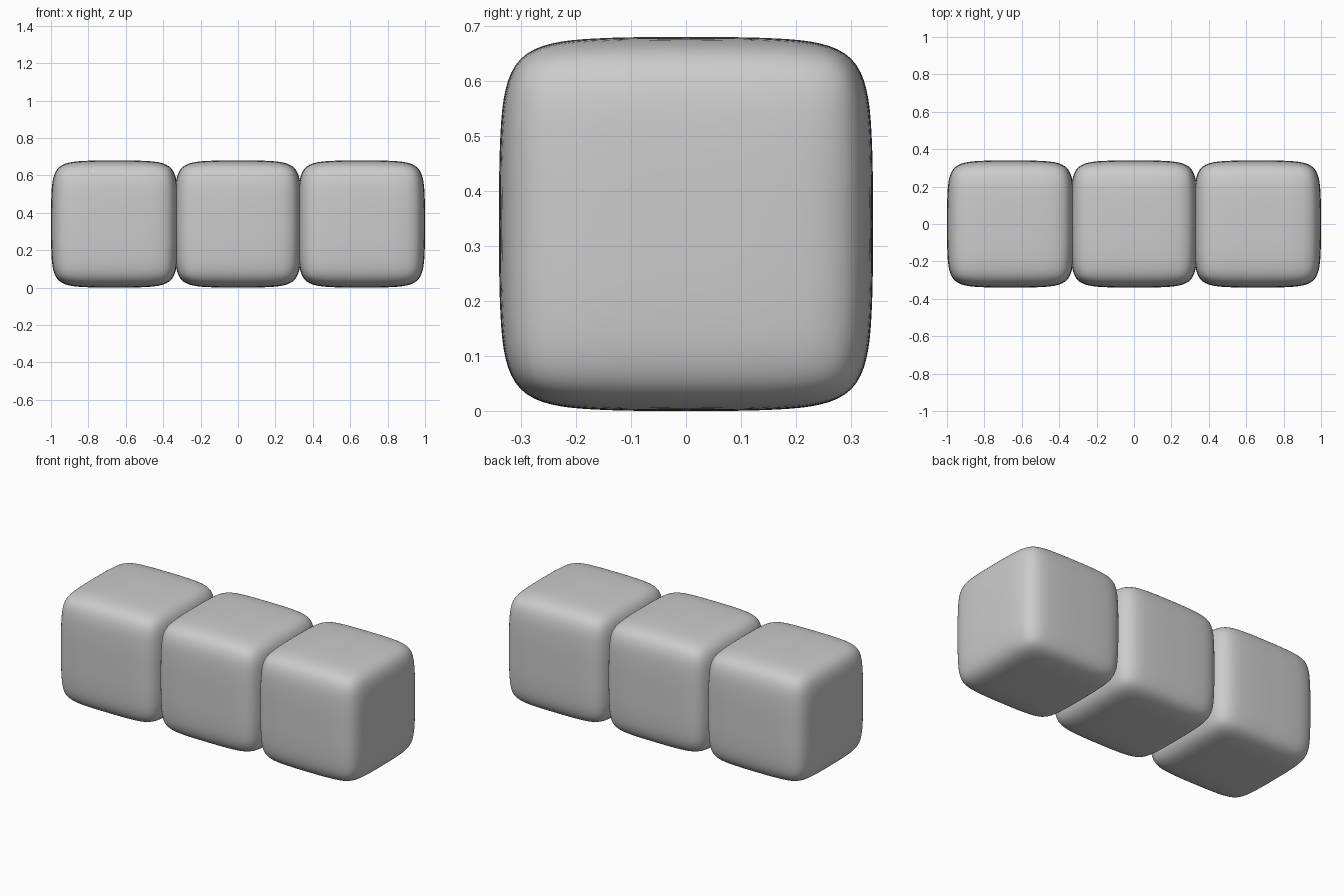
import bpy

if "Cube" in bpy.data.objects:
    bpy.data.objects.remove(bpy.data.objects["Cube"])

SIZE = 0.68      # edge length of each cube
STEP = 0.66      # spacing between cube centres


def soft_cube(name, x):
    # Cube with partly creased edges, subdivided into a puffy rounded block
    bpy.ops.mesh.primitive_cube_add(size=SIZE, location=(x, 0, SIZE / 2))
    ob = bpy.context.object
    ob.name = name
    crease = ob.data.attributes.new("crease_edge", 'FLOAT', 'EDGE')
    for item in crease.data:
        item.value = 0.4
    sub = ob.modifiers.new("Rounding", 'SUBSURF')
    sub.levels = sub.render_levels = 5
    bpy.ops.object.shade_smooth()
    return ob


# Row of three identical blocks
for name, i in (("left_block", -1), ("middle_block", 0), ("right_block", 1)):
    soft_cube(name, i * STEP)
